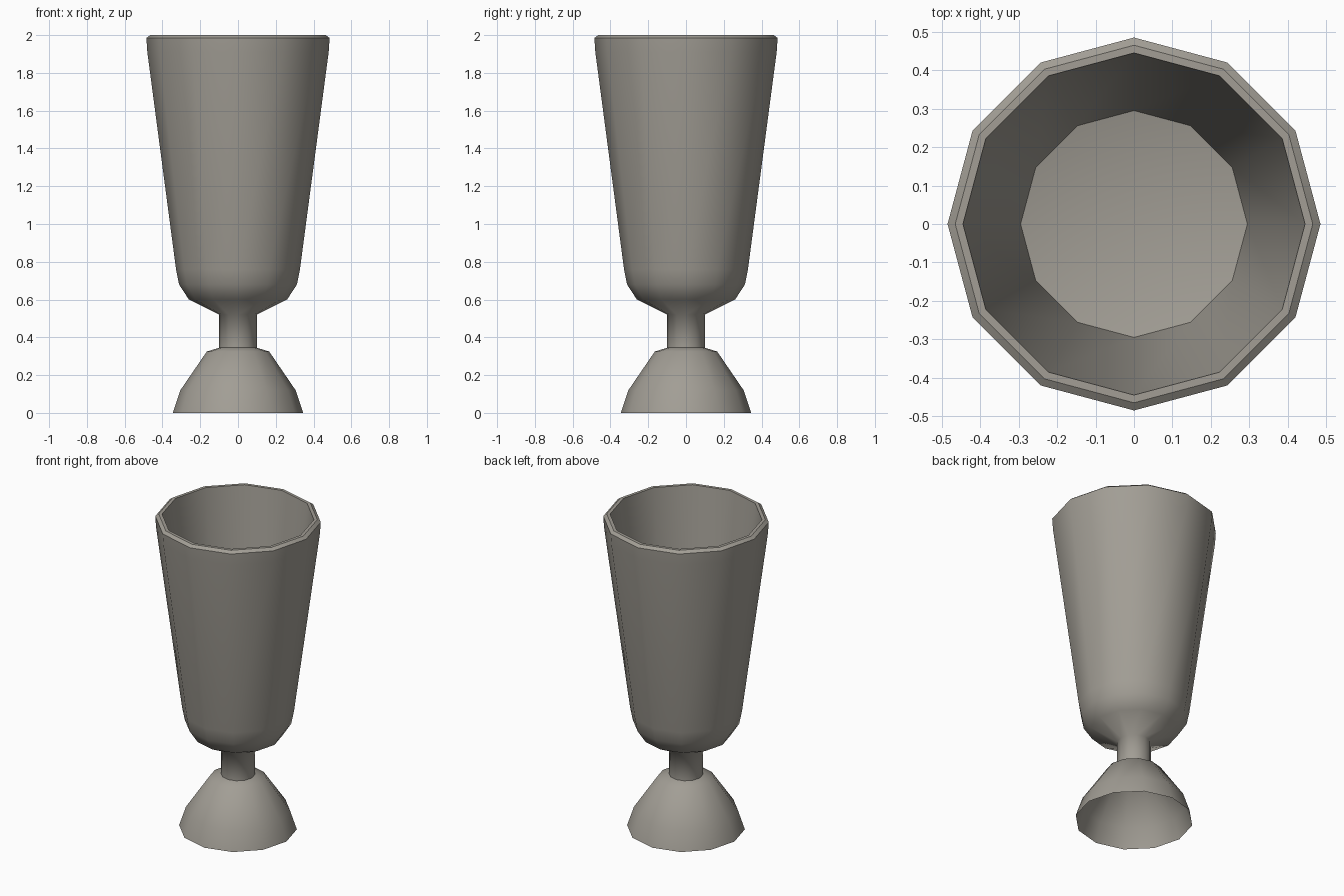
import bpy, bmesh, math

if "Cube" in bpy.data.objects:
    bpy.data.objects.remove(bpy.data.objects["Cube"])

SIDES = 12

stone = bpy.data.materials.new("warm_grey")
stone.diffuse_color = (0.36, 0.34, 0.30, 1.0)
stone.use_nodes = True
stone.node_tree.nodes["Principled BSDF"].inputs["Base Color"].default_value = stone.diffuse_color


def lathe(name, profile, sharp_rings=()):
    """Revolve (radius, z) points; radius 0 closes to a point."""
    bm = bmesh.new()
    rings = []
    for r, z in profile:
        if r == 0:
            rings.append([bm.verts.new((0, 0, z))] * SIDES)
        else:
            rings.append([bm.verts.new((r * math.cos(2 * math.pi * i / SIDES),
                                        r * math.sin(2 * math.pi * i / SIDES), z))
                          for i in range(SIDES)])
    for a, b in zip(rings, rings[1:]):
        for i in range(SIDES):
            j = (i + 1) % SIDES
            quad = list(dict.fromkeys((a[i], a[j], b[j], b[i])))
            bm.faces.new(quad).smooth = True
    # crisp creases around chosen rings
    for k in sharp_rings:
        for i in range(SIDES):
            edge = bm.edges.get((rings[k][i], rings[k][(i + 1) % SIDES]))
            edge.smooth = False
    mesh = bpy.data.meshes.new(name)
    bm.to_mesh(mesh)
    bm.free()
    mesh.materials.append(stone)
    obj = bpy.data.objects.new(name, mesh)
    bpy.context.collection.objects.link(obj)
    return obj


# hollow flared foot, open underneath
lathe("foot", [(0.345, 0), (0.305, 0.12), (0.165, 0.325), (0.10, 0.345)])

# stem, outer bowl, chamfered rim, inner wall and dished floor
lathe("stem_and_bowl",
      [(0.10, 0.345), (0.10, 0.52), (0.26, 0.60), (0.312, 0.68), (0.328, 0.76),
       (0.48, 1.91), (0.485, 1.985), (0.465, 2.0), (0.445, 2.0),
       (0.295, 0.70), (0, 0.63)],
      sharp_rings=(6, 7, 8, 9))
